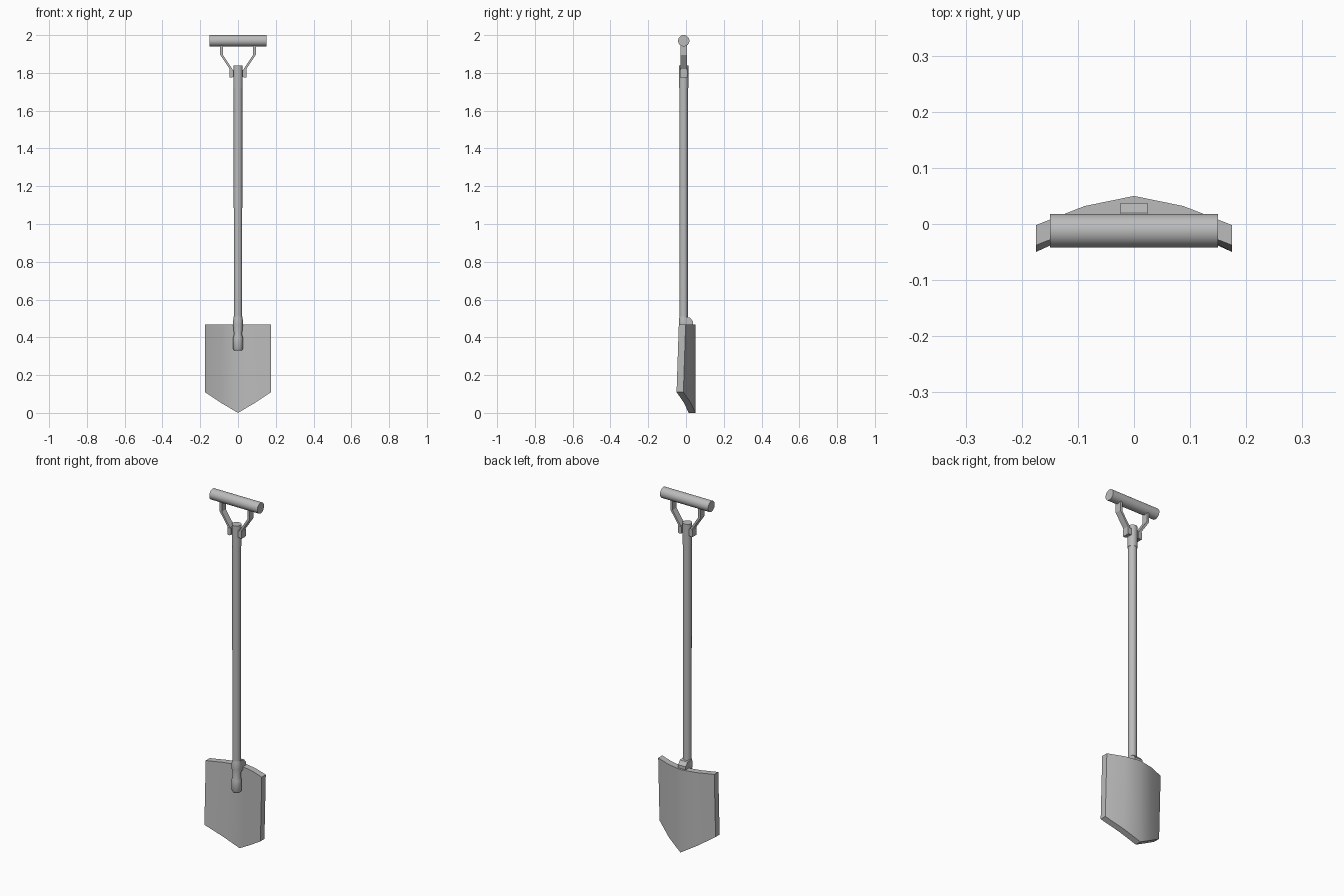
import bpy, bmesh, math
from mathutils import Vector

cube = bpy.data.objects.get("Cube")
if cube:
    bpy.data.objects.remove(cube, do_unlink=True)

grey = bpy.data.materials.new("grey_metal")
grey.use_nodes = True
tone = (0.5, 0.5, 0.5, 1)
grey.diffuse_color = tone
grey.node_tree.nodes["Principled BSDF"].inputs["Base Color"].default_value = tone

AXIS_Y = -0.012  # the shaft and grip share this depth


def finish(name, bm, smooth=True):
    bmesh.ops.recalc_face_normals(bm, faces=bm.faces)
    mesh = bpy.data.meshes.new(name)
    bm.to_mesh(mesh)
    bm.free()
    ob = bpy.data.objects.new(name, mesh)
    bpy.context.collection.objects.link(ob)
    mesh.materials.append(grey)
    if smooth:
        bpy.ops.object.select_all(action='DESELECT')
        ob.select_set(True)
        bpy.context.view_layer.objects.active = ob
        bpy.ops.object.shade_smooth_by_angle(angle=math.radians(35))
    return ob


def loft(name, rings, smooth=True):
    """Skin a list of closed rings and cap both ends."""
    bm = bmesh.new()
    loops = [[bm.verts.new(p) for p in ring] for ring in rings]
    n = len(loops[0])
    for a, b in zip(loops, loops[1:]):
        for i in range(n):
            j = (i + 1) % n
            bm.faces.new((a[i], a[j], b[j], b[i]))
    bm.faces.new(loops[0])
    bm.faces.new(loops[-1])
    return finish(name, bm, smooth)


def turned(name, profile, sides=20):
    """Round upright part from (radius, z, y offset) rows."""
    angles = [math.tau * i / sides for i in range(sides)]
    return loft(name, [[(r * math.cos(a), AXIS_Y + dy + r * math.sin(a), z)
                        for a in angles] for r, z, dy in profile])


# Curved blade: each column is x, back depth, bottom height
half = [(0.175, -0.002, 0.11), (0.088, 0.032, 0.052), (0, 0.05, 0.0)]
columns = [(-x, y, z) for x, y, z in half] + half[-2::-1]
TOP, THICK = 0.468, 0.036
rings = []
for x, y, low in columns:
    lean = 0.012 * abs(x) / 0.175
    rings.append([(x, y, TOP), (x, y - THICK, TOP),
                  (x, y - THICK - lean, low), (x, y - lean, low)])
loft("blade", rings)

# Shaft with a slightly thicker top collar
turned("shaft", [(0.022, 0.45, 0), (0.023, 1.72, 0)])
turned("shaft_collar", [(0.025, 1.72, 0), (0.025, 1.84, 0)])

# Socket that runs down the front of the blade
turned("socket", [(0.02, 0.33, 0), (0.026, 0.34, 0), (0.026, 0.40, 0),
                  (0.021, 0.415, 0), (0.026, 0.465, 0), (0.026, 0.49, 0),
                  (0.022, 0.51, 0)])

# Folded tab over the top edge of the blade
profile = [(-0.012, 0.45), (0.037, 0.45), (0.037, 0.485), (0.02, 0.505), (-0.012, 0.51)]
loft("blade_tab", [[(x, y, z) for y, z in profile] for x in (-0.024, 0.024)])

# Round cross grip
loft("grip", [[(x, AXIS_Y + 0.03 * math.cos(math.tau * i / 24),
                1.97 + 0.03 * math.sin(math.tau * i / 24)) for i in range(24)]
              for x in (-0.15, 0.15)])

# Bent flat arms joining the grip to the collar
path = [(0.087, 1.955), (0.087, 1.895), (0.037, 1.82), (0.037, 1.775)]
for name, side in (("left_arm", 1), ("right_arm", -1)):
    rings = []
    for x, z in path:
        rings.append([(side * (x + dx), AXIS_Y + dy, z)
                      for dx, dy in ((-0.007, -0.018), (0.007, -0.018),
                                     (0.007, 0.018), (-0.007, 0.018))])
    loft(name, rings, False)

# Rivet plates where the arms meet the collar
for name, side in (("left_plate", 1), ("right_plate", -1)):
    bm = bmesh.new()
    bmesh.ops.create_cube(bm, size=1)
    bmesh.ops.scale(bm, vec=(0.022, 0.038, 0.038), verts=bm.verts)
    bmesh.ops.translate(bm, vec=Vector((side * 0.034, AXIS_Y, 1.797)), verts=bm.verts)
    finish(name, bm, False)
